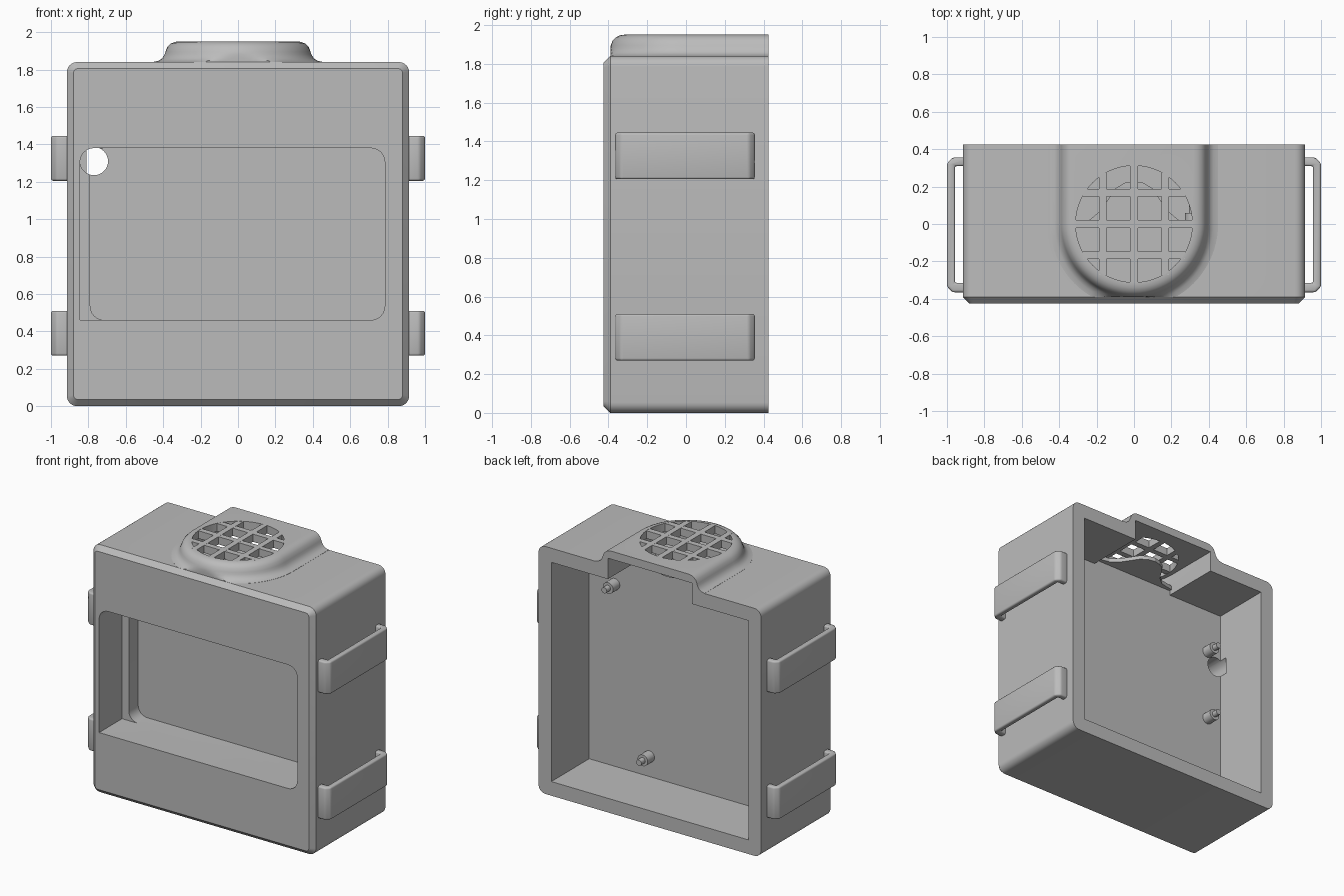
import bpy, bmesh
from math import sin, cos, pi, sqrt, radians

if "Cube" in bpy.data.objects:
    bpy.data.objects.remove(bpy.data.objects["Cube"])

grey = bpy.data.materials.new("plain grey")
grey.use_nodes = True
grey.diffuse_color = (0.5, 0.5, 0.5, 1)
grey.node_tree.nodes["Principled BSDF"].inputs["Base Color"].default_value = (0.5, 0.5, 0.5, 1)


def loft(name, rings):
    """Skin a stack of equal-sized point rings and cap both ends."""
    bm = bmesh.new()
    rows = [[bm.verts.new(p) for p in ring] for ring in rings]
    n = len(rows[0])
    for a, b in zip(rows, rows[1:]):
        for i in range(n):
            j = (i + 1) % n
            bm.faces.new((a[i], a[j], b[j], b[i]))
    bm.faces.new(rows[0])
    bm.faces.new(rows[-1])
    bmesh.ops.recalc_face_normals(bm, faces=bm.faces)
    mesh = bpy.data.meshes.new(name)
    bm.to_mesh(mesh)
    bm.free()
    mesh.materials.append(grey)
    ob = bpy.data.objects.new(name, mesh)
    bpy.context.collection.objects.link(ob)
    return ob


def rounded(x0, x1, z0, z1, radii, seg=6):
    """Rounded rectangle; radii run top right, top left, bottom left, bottom right."""
    pts = []
    corners = [(x1, z1, -1, -1), (x0, z1, 1, -1), (x0, z0, 1, 1), (x1, z0, -1, 1)]
    for k, ((x, z, sx, sz), r) in enumerate(zip(corners, radii)):
        if r == 0:
            pts.append((x, z))
            continue
        for i in range(seg + 1):
            a = pi / 2 * (k + i / seg)
            pts.append((x + sx * r + r * cos(a), z + sz * r + r * sin(a)))
    return pts


def at_y(pts, y):
    return [(x, y, z) for x, z in pts]


def at_z(pts, z):
    return [(x, y, z) for x, y in pts]


def along_y(name, pts, y0, y1):
    return loft(name, [at_y(pts, y0), at_y(pts, y1)])


def along_z(name, pts, z0, z1):
    return loft(name, [at_z(pts, z0), at_z(pts, z1)])


def box(name, x0, x1, y0, y1, z0, z1):
    return along_z(name, [(x0, y0), (x1, y0), (x1, y1), (x0, y1)], z0, z1)


def circle(cx, cy, r, n=32):
    return [(cx + r * cos(2 * pi * i / n), cy + r * sin(2 * pi * i / n)) for i in range(n)]


def arch(r, rear, front=-1.0, n=40):
    """U-shaped plan: half circle towards the front, straight to the rear."""
    pts = [(-r, rear)]
    pts += [(-r * cos(pi * i / n), max(front, -r * sin(pi * i / n))) for i in range(n + 1)]
    return pts + [(r, rear)]


def bake(ob):
    """Apply the modifiers."""
    graph = bpy.context.evaluated_depsgraph_get()
    mesh = bpy.data.meshes.new_from_object(ob.evaluated_get(graph))
    ob.modifiers.clear()
    ob.data = mesh


def combine(ob, other, op):
    mod = ob.modifiers.new(op, "BOOLEAN")
    mod.operation, mod.solver, mod.object = op, "EXACT", other
    bake(ob)
    bpy.data.objects.remove(other)


def smooth(ob, angle=35):
    bpy.ops.object.select_all(action="DESELECT")
    ob.select_set(True)
    bpy.context.view_layer.objects.active = ob
    bpy.ops.object.shade_smooth_by_angle(angle=radians(angle))


# Case body with a chamfered front edge
W, D, H, C = 0.915, 0.425, 1.84, 0.035
outer = rounded(-W, W, 0, H, [0.055] * 4)
inner = rounded(-W + C, W - C, C, H - C, [0.025] * 4)
case = loft("case", [at_y(inner, -D), at_y(outer, -D + C), at_y(outer, D)])

# Raised vent housing with a flared foot and a rounded top
profile = [(0.45, 1.80), (0.45, 1.841), (0.425, 1.847), (0.405, 1.86), (0.393, 1.88),
           (0.388, 1.895), (0.378, 1.92), (0.36, 1.938), (0.34, 1.947), (0.32, 1.95)]
housing = loft("vent_housing", [at_z(arch(r, D, C - D), z) for r, z in profile])
combine(case, housing, "UNION")

# Hollow interior, vent chamber and round vent opening
cutters = [
    box("cavity", -0.81, 0.81, -0.02, 0.6, 0.105, 1.735),
    along_z("chamber", arch(0.345, 0.6), 1.80, 1.89),
    box("rear_notch", -0.345, 0.345, -0.02, 0.6, 1.70, 1.82),
    along_z("vent_opening", circle(0, 0, 0.312, 64), 1.85, 2.0),
    # Stepped front recess and the cable hole in its corner
    along_y("recess", rounded(-0.845, 0.785, 0.46, 1.38, [0.075, 0.075, 0, 0.075]), -0.6, -0.155),
    along_y("deep_recess", rounded(-0.79, 0.785, 0.46, 1.38, [0.075] * 4), -0.2, -0.045),
    along_y("cable_hole", circle(-0.77, 1.31, 0.075), -0.3, 0.04),
]
for cutter in cutters:
    combine(case, cutter, "DIFFERENCE")
smooth(case)

# Vent grille bars
for i in (-1, 0, 1):
    c, h = i * 0.167, 0.021
    half = sqrt(0.31 ** 2 - c * c) + 0.012
    box("grille_bar_lengthwise", c - h, c + h, -half, half, 1.892, 1.9495)
    box("grille_bar_crosswise", -half, half, c - h, c + h, 1.892, 1.949)

# Bell-shaped tab under the vent
side = [(0.345, -0.05), (0.345, 0.0), (0.24, 0.02), (0.18, 0.07), (0.14, 0.13), (0.1, 0.19), (0.05, 0.22)]
tab = side + [(0, 0.23)] + [(-x, y) for x, y in reversed(side)]
along_z("vent_tab", tab, 1.77, 1.799)

# Strap loops, two on each side
for s, name in ((1, "left_strap_loop"), (-1, "right_strap_loop")):
    for z in (0.27, 1.205):
        plan = [(0.9, -0.365), (0.97, -0.365), (1.0, -0.335), (1.0, 0.325), (0.97, 0.355), (0.9, 0.355),
                (0.9, 0.31), (0.958, 0.31), (0.958, -0.315), (0.9, -0.315)]
        loop = along_z(name, [(s * x, y) for x, y in plan], z, z + 0.24)
        bevel = loop.modifiers.new("soft edges", "BEVEL")
        bevel.width, bevel.segments, bevel.limit_method = 0.012, 3, "ANGLE"
        bake(loop)
        smooth(loop)

# Mounting pegs on the inner wall
for x, z in ((-0.69, 1.40), (-0.69, 0.86), (0.60, 1.46), (0.315, 0.255)):
    smooth(along_y("mounting_peg", circle(x, z, 0.042, 24), -0.03, 0.06))
    smooth(along_y("peg_pin", circle(x, z, 0.022, 16), 0.05, 0.105))
